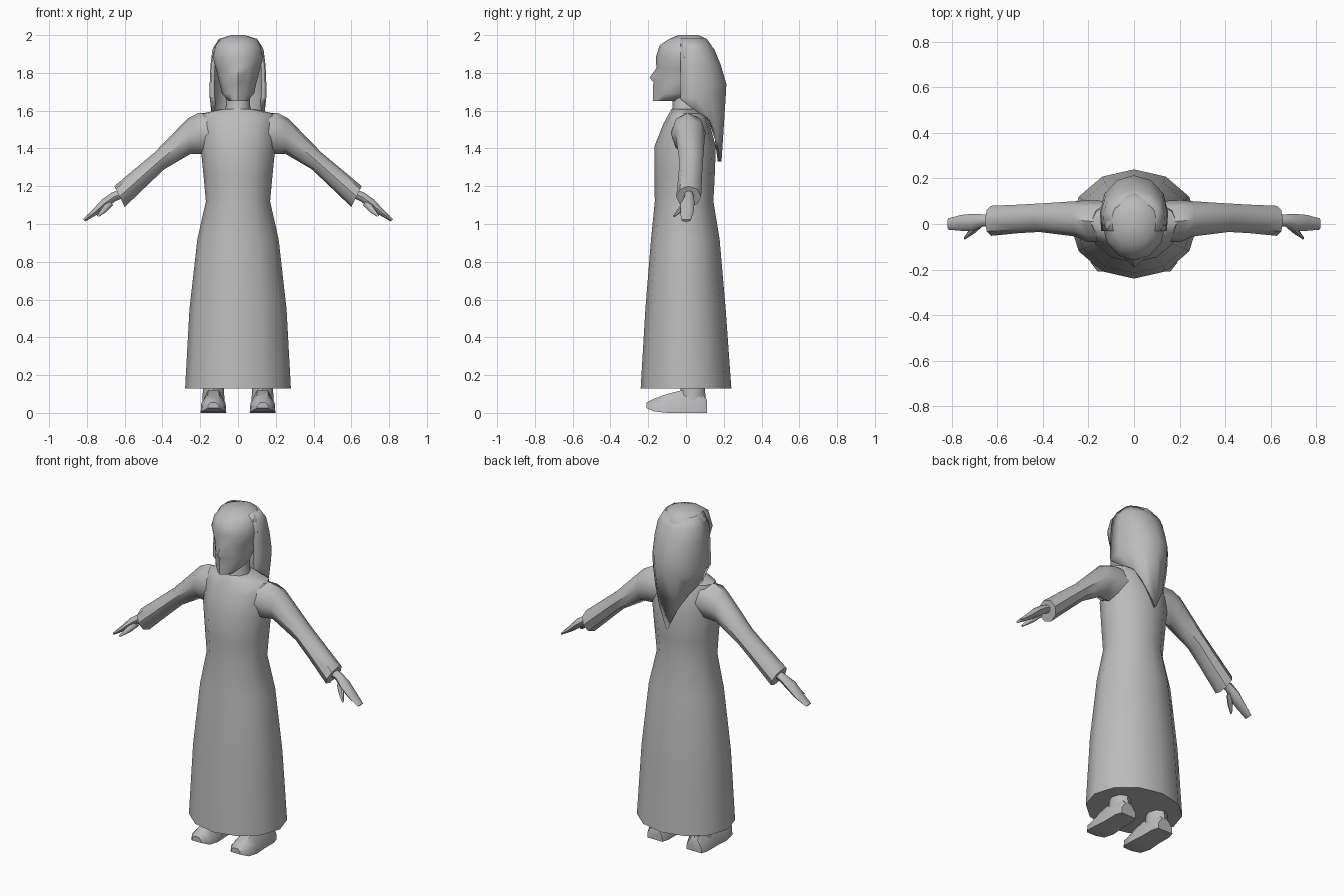
import bpy, bmesh, math
from mathutils import Vector

if "Cube" in bpy.data.objects:
    bpy.data.objects.remove(bpy.data.objects["Cube"])

grey = bpy.data.materials.new("plain grey")
grey.diffuse_color = (0.5, 0.5, 0.5, 1)
grey.use_nodes = True
grey.node_tree.nodes["Principled BSDF"].inputs["Base Color"].default_value = grey.diffuse_color


def finish(name, bm, mirror=False, angle=45):
    """Turn a bmesh into a smooth object, optionally mirrored across x."""
    bmesh.ops.recalc_face_normals(bm, faces=bm.faces)
    for f in bm.faces:
        f.smooth = True
    me = bpy.data.meshes.new(name)
    bm.to_mesh(me)
    bm.free()
    me.set_sharp_from_angle(angle=math.radians(angle))
    me.materials.append(grey)
    ob = bpy.data.objects.new(name, me)
    bpy.context.collection.objects.link(ob)
    if mirror:
        ob.modifiers.new("mirror", "MIRROR")
    return ob


def ring(centre, u, v, n):
    c, u, v = Vector(centre), Vector(u), Vector(v)
    return [c + u * math.cos(2 * math.pi * i / n) + v * math.sin(2 * math.pi * i / n)
            for i in range(n)]


def loft(name, rings, mirror=False, angle=45):
    """Closed skin through a row of rings with capped ends."""
    bm = bmesh.new()
    rows = [[bm.verts.new(p) for p in r] for r in rings]
    n = len(rows[0])
    for a, b in zip(rows, rows[1:]):
        for i in range(n):
            j = (i + 1) % n
            bm.faces.new((a[i], a[j], b[j], b[i]))
    bm.faces.new(rows[0])
    bm.faces.new(rows[-1])
    return finish(name, bm, mirror, angle)


def level(z, w, front, back, n=12, x=0):
    """Horizontal ring from half width and front/back depth."""
    return ring((x, (front + back) / 2, z), (w, 0, 0), (0, (back - front) / 2, 0), n)


def limb(top, bottom, front, back, n=8):
    """Ring across an arm from its upper and lower edge points (x, z)."""
    t, b = Vector((top[0], 0, top[1])), Vector((bottom[0], 0, bottom[1]))
    return ring((t + b) / 2 + Vector((0, (front + back) / 2, 0)), (t - b) / 2,
                (0, (back - front) / 2, 0), n)


# Long robe, from hem to collar
loft("robe", [level(*r) for r in [
    (0.13, 0.28, -0.24, 0.24), (0.55, 0.257, -0.215, 0.21),
    (0.92, 0.215, -0.185, 0.178), (1.12, 0.17, -0.165, 0.145),
    (1.25, 0.182, -0.168, 0.152), (1.41, 0.198, -0.168, 0.158),
    (1.53, 0.2, -0.12, 0.125), (1.585, 0.19, -0.09, 0.105),
    (1.61, 0.08, -0.075, 0.085)]])

# Wide sleeves
loft("sleeves", [limb(*r) for r in [
    ((0.10, 1.59), (0.12, 1.38), -0.08, 0.10),
    ((0.21, 1.588), (0.195, 1.37), -0.08, 0.105),
    ((0.265, 1.56), (0.25, 1.372), -0.055, 0.10),
    ((0.44, 1.38), (0.39, 1.29), -0.035, 0.09),
    ((0.53, 1.305), (0.48, 1.205), -0.04, 0.085),
    ((0.655, 1.20), (0.60, 1.09), -0.052, 0.08)]], mirror=True)

# Hands and thumbs
loft("hands", [limb(*r) for r in [
    ((0.62, 1.185), (0.595, 1.145), -0.01, 0.04),
    ((0.67, 1.165), (0.65, 1.12), -0.01, 0.042),
    ((0.72, 1.13), (0.69, 1.09), -0.03, 0.045),
    ((0.77, 1.075), (0.745, 1.05), -0.03, 0.04),
    ((0.82, 1.025), (0.81, 1.013), -0.025, 0.025)]], mirror=True)
loft("thumbs", [limb(*r) for r in [
    ((0.69, 1.13), (0.66, 1.10), -0.015, 0.02),
    ((0.72, 1.09), (0.695, 1.065), -0.045, -0.01),
    ((0.747, 1.045), (0.738, 1.038), -0.068, -0.055)]], mirror=True)

# Feet, lofted from heel to toe: y, half width, bottom, top
feet = []
for y, w, lo, hi in [(0.11, 0.05, 0, 0.07), (0.07, 0.062, 0, 0.12), (-0.02, 0.062, 0, 0.12),
                     (-0.10, 0.068, 0, 0.1), (-0.17, 0.06, 0.008, 0.075),
                     (-0.208, 0.03, 0.025, 0.055)]:
    feet.append([(0.13 + sx * w * k, y, z) for sx, k, z in
                 [(-1, 1, lo), (1, 1, lo), (1, 0.95, (lo + hi) / 2),
                  (1, 0.45, hi), (-1, 0.45, hi), (-1, 0.95, (lo + hi) / 2)]])
loft("feet", feet, mirror=True)
loft("ankles", [level(z, w, f, b, 8, 0.13) for z, w, f, b in [
    (0.03, 0.06, -0.04, 0.11), (0.12, 0.056, -0.03, 0.10), (0.25, 0.055, -0.03, 0.09)]],
    mirror=True)

# Neck
loft("neck", [level(1.57, 0.085, -0.085, 0.08, 8), level(1.62, 0.065, -0.07, 0.07, 8),
              level(1.72, 0.06, -0.075, 0.07, 8)])

# Head: each ring also pulls its front point forward to shape the nose and brow
head = []
for z, w, f, b, nose in [
        (1.652, 0.05, -0.165, -0.05, 0.01), (1.69, 0.085, -0.165, 0.06, 0.01),
        (1.75, 0.098, -0.16, 0.1, 0.013), (1.775, 0.105, -0.155, 0.1, 0.038),
        (1.825, 0.118, -0.152, 0.12, 0.004), (1.88, 0.138, -0.16, 0.15, 0),
        (1.945, 0.124, -0.14, 0.135, 0), (1.98, 0.1, -0.09, 0.11, 0),
        (2.0, 0.035, -0.04, 0.065, 0)]:
    r = level(z, w, f, b)
    r[9].y -= nose
    head.append(r)
loft("head", head, angle=60)

# Long hair: an open shell round the back, ending in a point
half = [(0.96, None), (1, 0), (0.866, 0.5), (0.5, 0.866)]
ends = [(0.135, -0.03, 1.66), (0.142, 0.05, 1.6), (0.115, 0.13, 1.55), (0.06, 0.17, 1.45)]
rows = []
for z, w, back in [(1.982, 0.1, 0.1), (1.925, 0.135, 0.15), (1.84, 0.146, 0.185),
                   (1.74, 0.15, 0.214), (1.67, 0.15, 0.21)]:
    side = [(w * k, -0.03 if s is None else 0.05 + (back - 0.05) * s, z) for k, s in half]
    rows.append(side + [(0, back, z)] + [(-x, y, h) for x, y, h in reversed(side)])
rows.append(ends + [(0, 0.188, 1.33)] + [(-x, y, h) for x, y, h in reversed(ends)])
bm = bmesh.new()
grid = [[bm.verts.new(p) for p in r] for r in rows]
for a, b in zip(grid, grid[1:]):
    for i in range(len(a) - 1):
        bm.faces.new((a[i], b[i], b[i + 1], a[i + 1]))
hair = finish("hair", bm)
for f in hair.data.polygons:
    # keep the shell facing outwards
    if f.normal.dot(f.center - Vector((0, 0.02, f.center.z))) < 0:
        f.flip()
shell = hair.modifiers.new("thickness", "SOLIDIFY")
shell.thickness = 0.02
shell.offset = -1
